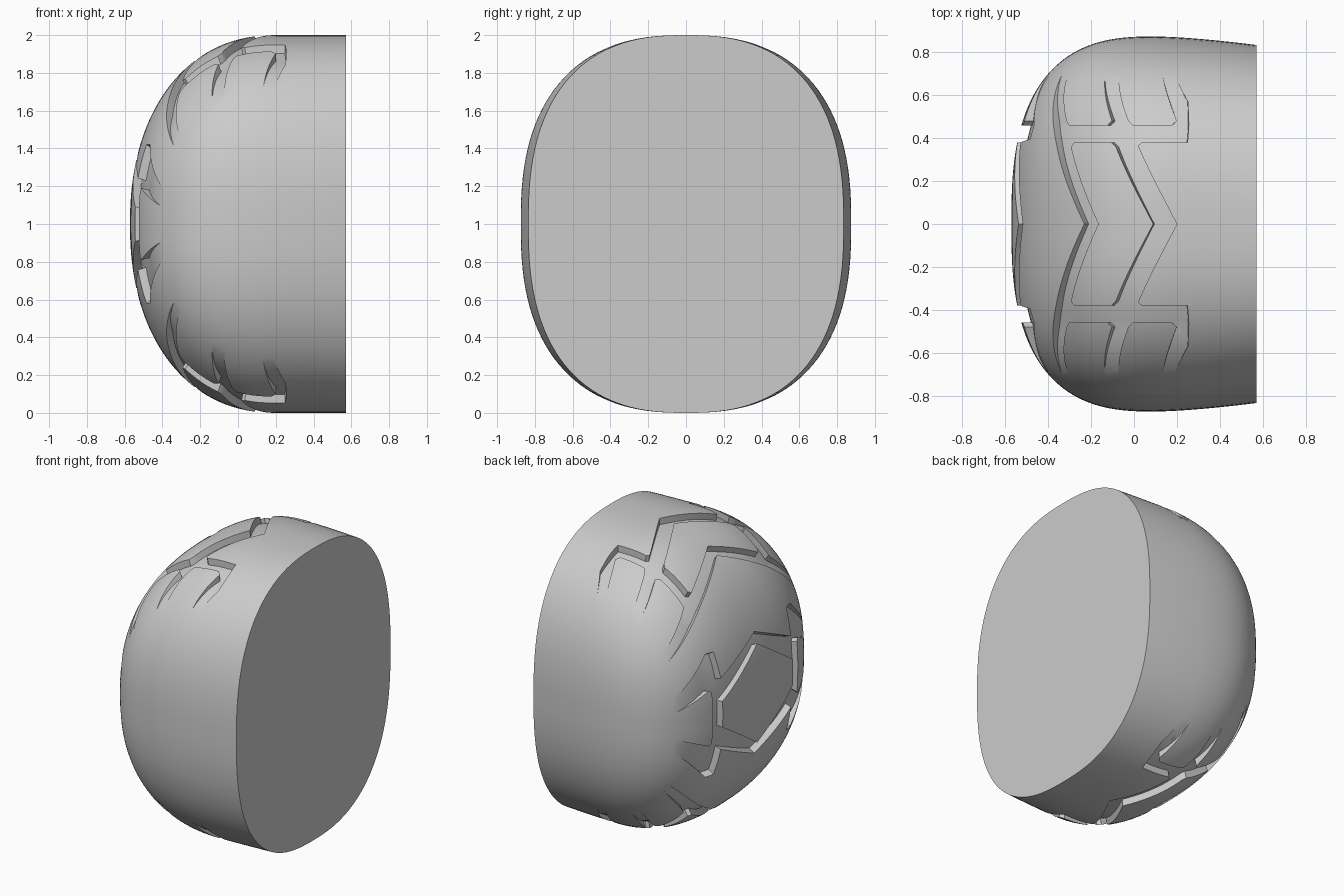
import bpy, bmesh
from math import sin, cos, pi, radians
from mathutils import Vector
from mathutils.geometry import delaunay_2d_cdt

if "Cube" in bpy.data.objects:
    bpy.data.objects.remove(bpy.data.objects["Cube"])

TIP, END = -0.572, 0.572      # x of the domed tip and the flat end
HUB = 0.2                     # x of the axis the tread wraps around
N = 2.5                       # roundness of the cross-section
DEPTH, RIM = 0.045, 0.70      # groove depth, and |y| where grooves run out

grey = bpy.data.materials.new("plain_grey")
grey.use_nodes = True
grey.diffuse_color = (0.6, 0.6, 0.6, 1)
grey.node_tree.nodes["Principled BSDF"].inputs["Base Color"].default_value = (0.6, 0.6, 0.6, 1)


def half_height(x):
    t = max(0, (HUB - x) / (HUB - TIP))
    return max(0, 1 - t ** 2.2) ** 0.4545


def half_width(x):
    if x > 0.1:
        return 0.875 - 0.04 * ((x - 0.1) / (END - 0.1)) ** 1.5
    return 0.875 * max(0, 1 - ((0.1 - x) / (0.1 - TIP)) ** 2.7) ** 0.37


def inside(x, y, z):
    w, h = half_width(x), half_height(x)
    return w > 1e-6 and h > 1e-6 and (abs(y) / w) ** N + (abs(z) / h) ** N < 1


def surface_radius(angle, y):
    lo, hi = 0, 1.2
    for _ in range(40):
        mid = (lo + hi) / 2
        if inside(HUB - mid * cos(angle), y, mid * sin(angle)):
            lo = mid
        else:
            hi = mid
    return lo


def make_object(name, bm):
    mesh = bpy.data.meshes.new(name)
    bmesh.ops.recalc_face_normals(bm, faces=bm.faces)
    bm.to_mesh(mesh)
    bm.free()
    mesh.materials.append(grey)
    obj = bpy.data.objects.new(name, mesh)
    bpy.context.collection.objects.link(obj)
    return obj


def signed_power(v):
    return (1 if v > 0 else -1) * abs(v) ** (2 / N)


# Domed body: rounded-square rings from the tip to the flat end
def build_body(rings=56, sides=128):
    bm = bmesh.new()
    tip = bm.verts.new((TIP, 0, 1))
    previous = None
    for i in range(1, rings + 1):
        x = TIP + (END - TIP) * (i / rings) ** 2
        w, h = half_width(x), half_height(x)
        ring = []
        for k in range(sides):
            a = 2 * pi * (k + 0.5) / sides
            ring.append(bm.verts.new((x, w * signed_power(cos(a)), 1 + h * signed_power(sin(a)))))
        for k in range(sides):
            n = (k + 1) % sides
            if previous:
                bm.faces.new((previous[k], previous[n], ring[n], ring[k]))
            else:
                bm.faces.new((tip, ring[n], ring[k]))
        previous = ring
    bm.faces.new(previous)
    return make_object("domed_body", bm)


def contains(poly, p):
    hit = False
    for (ax, ay), (bx, by) in zip(poly, poly[1:] + poly[:1]):
        if (ay > p[1]) != (by > p[1]) and p[0] < (bx - ax) * (p[1] - ay) / (by - ay) + ax:
            hit = not hit
    return hit


# Groove cutter: a flat outline minus its raised blocks, wrapped on the body
def build_cutter(name, outline, blocks):
    polys = [[(radians(a), y) for y, a in p] for p in [outline] + blocks]
    points, edges = [], []
    for poly in polys:
        start = len(points)
        for p, q in zip(poly, poly[1:] + poly[:1]):
            p, q = Vector(p), Vector(q)
            steps = max(1, int((q - p).length / 0.03))
            points += [p.lerp(q, i / steps) for i in range(steps)]
        total = len(points) - start
        edges += [(start + i, start + (i + 1) % total) for i in range(total)]
    # filler points let the groove floor follow the curve
    low, high = min(a for a, y in polys[0]), max(a for a, y in polys[0])
    step = 0.041
    for i in range(int((high - low) / step) + 1):
        for j in range(-17, 18):
            points.append(Vector((low + (i + 0.5) * step, j * step + 0.003)))
    verts, _, tris, *_ = delaunay_2d_cdt(points, edges, [], 0, 1e-5)

    bm = bmesh.new()
    flat = [bm.verts.new((v.x, v.y, 0)) for v in verts]
    for tri in tris:
        c = sum((verts[i] for i in tri), Vector((0, 0))) / len(tri)
        if contains(polys[0], c) and not any(contains(b, c) for b in polys[1:]):
            bm.faces.new([flat[i] for i in tri])
    for v in [v for v in bm.verts if not v.link_faces]:
        bm.verts.remove(v)
    lifted = bmesh.ops.extrude_face_region(bm, geom=bm.faces[:])["geom"]
    for v in lifted:
        if isinstance(v, bmesh.types.BMVert):
            v.co.z = 1
    for v in bm.verts:
        angle, y, top = v.co
        fade = min(1, (RIM - 0.01 - abs(y)) / 0.22)
        r = surface_radius(angle, y) + (0.08 if top else -DEPTH * fade)
        v.co = (HUB - r * cos(angle), y, 1 + r * sin(angle))
    obj = make_object(name, bm)
    obj.hide_render = True
    return obj


def mirror_y(half):
    """Complete an outline whose ends lie on y = 0."""
    return half + [(-y, a) for y, a in reversed(half) if y > 0]


def both_sides(poly):
    return [poly, [(-y, a) for y, a in poly]]


def flip(poly):
    return [(y, -a) for y, a in poly]


# Upper tread: points are (y, degrees up from the tip)
upper_outline = mirror_y([(0, 63.4), (0.38, 50), (RIM, 37), (RIM, 88), (0.67, 90), (0.57, 93.5),
                          (0.46, 93.5), (0.38, 93), (0.38, 80), (0.365, 79), (0, 90)])
chevron = mirror_y([(0, 68), (0.36, 57), (0.38, 58), (0.38, 71), (0.36, 72.5), (0, 83.7)])
inner_block = [(0.48, 53), (0.46, 54.5), (0.46, 69), (0.48, 70.3), (0.74, 61), (0.74, 40)]
outer_block = [(0.48, 75.5), (0.46, 77), (0.46, 88.5), (0.48, 90), (0.74, 83.5), (0.74, 66.5)]
upper_blocks = [chevron] + both_sides(inner_block) + both_sides(outer_block)

# Tip tread: six-sided panel with a side block each way
quarter = [(0, 30.1), (0.38, 18.4), (0.395, 31.5), (0.46, 32.3), (RIM, 17)]
tip_outline = mirror_y(quarter + flip(quarter[::-1]))
panel = mirror_y([(0, 24.7), (0.38, 6.9), (0.38, -6.9), (0, -24.7)])
side_block = [(0.48, 15), (0.46, 13.5), (0.46, -13.5), (0.48, -15), (0.74, -7.5), (0.74, 7.5)]

body = build_body()
cutters = [
    build_cutter("upper_groove_cutter", upper_outline, upper_blocks),
    build_cutter("tip_groove_cutter", tip_outline, [panel] + both_sides(side_block)),
    build_cutter("lower_groove_cutter", flip(upper_outline), [flip(b) for b in upper_blocks]),
]

# Cut the grooves, then smooth the dome and keep groove edges crisp
bpy.ops.object.select_all(action='DESELECT')
body.select_set(True)
bpy.context.view_layer.objects.active = body
for cutter in cutters:
    mod = body.modifiers.new("grooves", 'BOOLEAN')
    mod.operation, mod.solver, mod.object = 'DIFFERENCE', 'EXACT', cutter
    bpy.ops.object.modifier_apply(modifier=mod.name)
    bpy.data.objects.remove(cutter)
bpy.ops.object.shade_smooth_by_angle(angle=radians(30))
